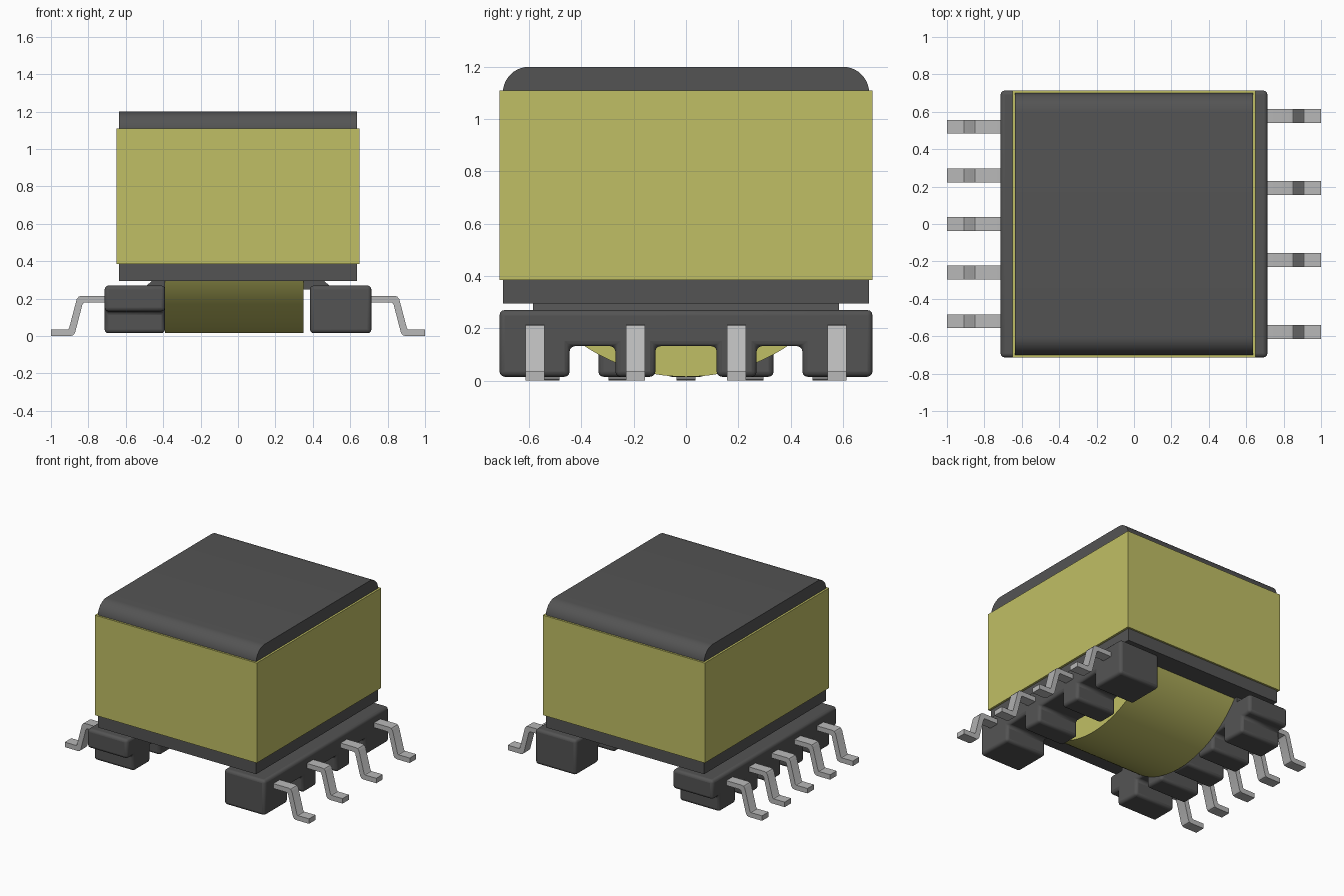
import bpy, bmesh, math
from mathutils import Vector

cube = bpy.data.objects.get("Cube")
if cube:
    bpy.data.objects.remove(cube, do_unlink=True)


def material(name, rgb, rough=0.6):
    m = bpy.data.materials.new(name)
    m.use_nodes = True
    m.diffuse_color = (*rgb, 1)
    b = m.node_tree.nodes["Principled BSDF"]
    b.inputs["Base Color"].default_value = (*rgb, 1)
    b.inputs["Roughness"].default_value = rough
    return m


DARK = material("dark grey", (0.088, 0.088, 0.088))
YELLOW = material("tape yellow", (0.53, 0.52, 0.13))
METAL = material("pin grey", (0.48, 0.48, 0.48))


def prism(name, profile, axis, lo, hi, mat, bevel=0.0):
    """Extrude a closed 2D profile along x (profile = y,z) or y (profile = x,z)."""
    bm = bmesh.new()
    place = (lambda a, b: (lo, a, b)) if axis == "x" else (lambda a, b: (a, lo, b))
    face = bm.faces.new([bm.verts.new(place(a, b)) for a, b in profile])
    step = Vector((hi - lo, 0, 0)) if axis == "x" else Vector((0, hi - lo, 0))
    top = bmesh.ops.extrude_face_region(bm, geom=[face])["geom"]
    bmesh.ops.translate(bm, vec=step, verts=[v for v in top if isinstance(v, bmesh.types.BMVert)])
    bmesh.ops.recalc_face_normals(bm, faces=bm.faces)
    me = bpy.data.meshes.new(name)
    bm.to_mesh(me)
    bm.free()
    me.materials.append(mat)
    ob = bpy.data.objects.new(name, me)
    bpy.context.collection.objects.link(ob)
    if bevel:
        mod = ob.modifiers.new("rounded edges", "BEVEL")
        mod.width, mod.segments, mod.limit_method = bevel, 3, "ANGLE"
    bpy.ops.object.select_all(action="DESELECT")
    ob.select_set(True)
    bpy.context.view_layer.objects.active = ob
    bpy.ops.object.shade_smooth_by_angle(angle=math.radians(35))
    return ob


def rect(a0, a1, b0, b1):
    return [(a0, b0), (a1, b0), (a1, b1), (a0, b1)]


# Ferrite core: block with two rounded top edges
R, STEPS = 0.10, 10
arc = [(0.60 + R * math.cos(t), 1.10 + R * math.sin(t))
       for t in (i * math.pi / 2 / STEPS for i in range(STEPS + 1))]
core = [(-0.70, 0.295), (0.70, 0.295)] + arc + [(-y, z) for y, z in reversed(arc)]
prism("core", core, "x", -0.635, 0.635, DARK)

# Tape wrapped round the core
prism("tape_wrap", rect(-0.65, 0.65, 0.385, 1.11), "y", -0.713, 0.713, YELLOW)

# Winding: lower part of a drum lying along x, showing below the core
half = math.radians(62)
drum = [(0.70 * math.sin(a), 0.715 - 0.70 * math.cos(a))
        for a in (-half + 2 * half * i / 48 for i in range(49))]
prism("winding", drum, "x", -0.39, 0.35, YELLOW)

# Bobbin flanges between core and rails
prism("left_flange", [(0.35, 0.25), (0.49, 0.25), (0.49, 0.268), (0.455, 0.30), (0.35, 0.30)],
      "y", -0.585, 0.585, DARK)
prism("right_flange", [(-0.39, 0.25), (-0.39, 0.30), (-0.455, 0.30), (-0.49, 0.268), (-0.49, 0.25)],
      "y", -0.585, 0.585, DARK)


def rail(name, feet, x0, x1):
    """Comb-shaped rail with feet pointing down; feet = (y start, y end)."""
    pts = [(0.713, 0.27), (-0.713, 0.27)]
    if feet[0][0] > -0.713:
        pts.append((-0.713, 0.132))
    for a, b in feet:
        pts += [(a, 0.132), (a, 0.015), (b, 0.015), (b, 0.132)]
    if feet[-1][1] < 0.713:
        pts.append((0.713, 0.132))
    # drop the redundant joint where an end foot is flush with the rail end
    pts = [p for p in pts if not (feet[0][0] <= -0.713 and p in ((-0.713, 0.132), (0.713, 0.132)))]
    return prism(name, pts, "x", x0, x1, DARK, bevel=0.02)


def mirrored(feet):
    return sorted(feet + [(-b, -a) for a, b in feet])


rail("left_rail", mirrored([(0.117, 0.27), (0.445, 0.713)]), 0.385, 0.713)
rail("right_rail", sorted(mirrored([(0.185, 0.335), (0.445, 0.635)]) + [(-0.075, 0.075)]),
     -0.713, -0.39)

# Gull-wing pins
PIN = [(0.68, 0.215), (0.835, 0.215), (0.851, 0.211), (0.862, 0.198), (0.903, 0.042),
       (0.910, 0.036), (1.0, 0.036), (1.0, 0.0), (0.895, 0.0), (0.880, 0.005),
       (0.871, 0.018), (0.831, 0.172), (0.822, 0.180), (0.68, 0.180)]
rows = (("left", 1, [-0.577, -0.193, 0.193, 0.577]),
        ("right", -1, [-0.52, -0.26, 0.0, 0.26, 0.52]))
for side, sign, ys in rows:
    for i, y in enumerate(ys, 1):
        prism(f"{side}_pin_{i}", [(sign * x, z) for x, z in PIN], "y",
              y - 0.037, y + 0.037, METAL)
